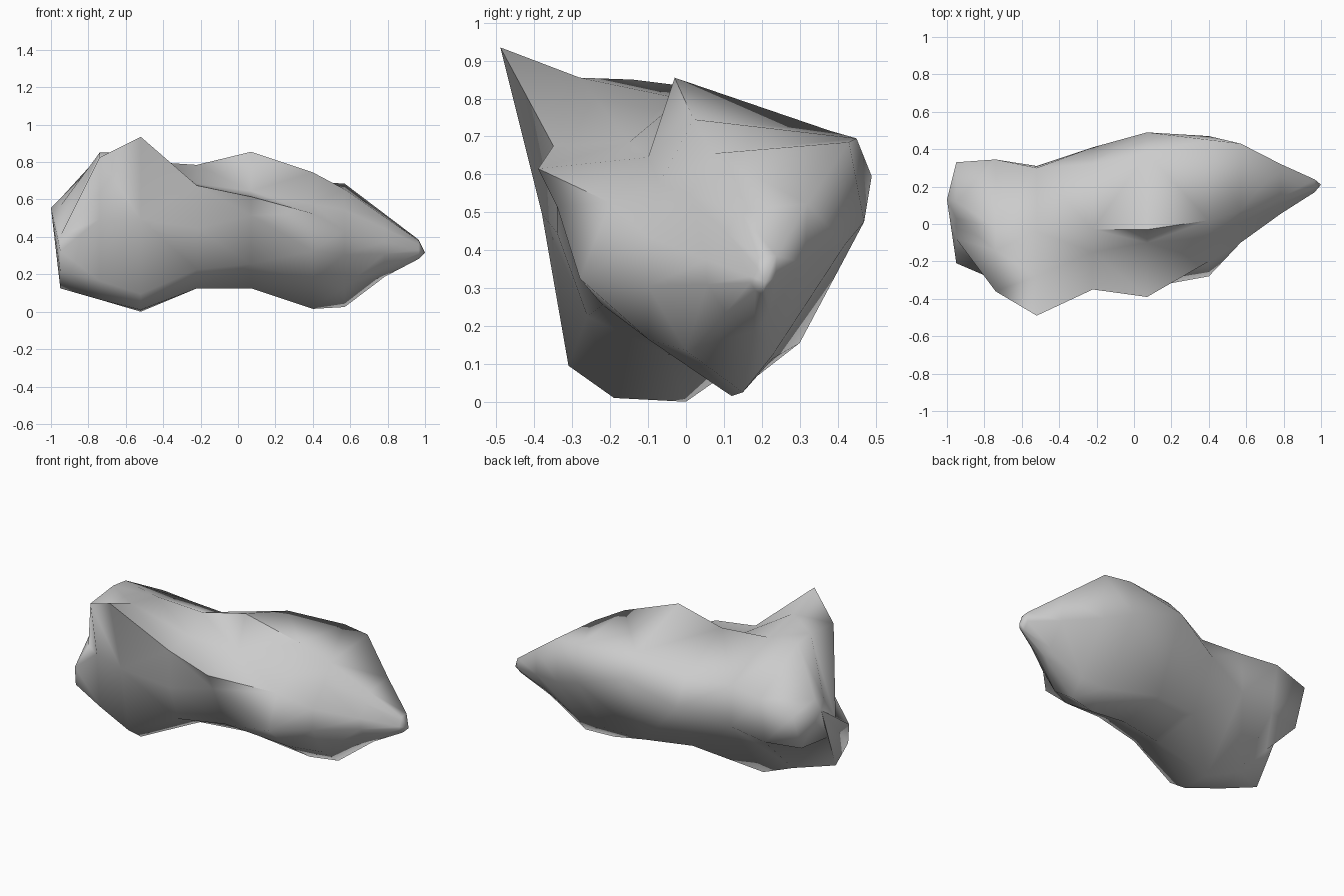
import bpy, bmesh, math
from mathutils import Vector

if "Cube" in bpy.data.objects:
    bpy.data.objects.remove(bpy.data.objects["Cube"])

# Cross-sections of the boulder along x. Each ring (y, z) runs:
# ridge, shelf, front brow, front middle, front low, bottom, back low, back, rear top
sections = [
    (-0.95, [(.12, .61), (.03, .57), (-.08, .41), (-.21, .33), (-.2, .22), (-.08, .13), (.0, .33), (.25, .36), (.33, .58)]),
    (-0.74, [(-.02, .84), (-.14, .855), (-.36, .83), (-.3, .5), (-.27, .17), (-.14, .07), (.03, .1), (.3, .36), (.345, .64)]),
    (-0.52, [(-.04, .81), (-.28, .86), (-.49, .94), (-.38, .5), (-.31, .1), (-.19, .015), (.0, .005), (.31, .4), (.3, .65)]),
    (-0.22, [(-.03, .79), (-.15, .69), (-.35, .68), (-.34, .45), (-.26, .23), (-.05, .13), (.25, .18), (.41, .47), (.32, .62)]),
    (0.07, [(-.03, .86), (-.1, .65), (-.39, .62), (-.34, .52), (-.22, .26), (.0, .13), (.3, .16), (.49, .6), (.38, .72)]),
    (0.40, [(.02, .75), (-.07, .58), (-.2, .53), (-.28, .33), (-.1, .17), (.12, .02), (.23, .12), (.47, .48), (.45, .7)]),
    (0.57, [(.07, .66), (.01, .55), (-.1, .44), (-.1, .31), (0, .14), (.15, .03), (.23, .13), (.42, .42), (.43, .69)]),
]
left_tip = Vector((-1.0, .13, .56))
right_tip = Vector((1.0, .21, .32))

rings = [[Vector((x, y, z)) for y, z in pts] for x, pts in sections]

# Blunt nose: shrink the last ring towards the right tip
for along, shrink in ((.5, .5), (.92, .13)):
    x = .57 + .43 * along
    rings.append([Vector((x,
                          .21 + (v.y - .21) * shrink,
                          .32 + (v.z - .32) * (shrink + .06 * (v.z > .5) - .12 * (v.z < .2) * shrink)))
                  for v in rings[6]])

# Boulder: loft the rings and close each end to its tip
bm = bmesh.new()
rings = [[bm.verts.new(v) for v in ring] for ring in rings]
n = len(rings[0])
for a, b in zip(rings, rings[1:]):
    for i in range(n):
        j = (i + 1) % n
        bm.faces.new((a[i], a[j], b[j], b[i]))
for ring, tip in ((rings[0], left_tip), (rings[-1], right_tip)):
    t = bm.verts.new(tip)
    for i in range(n):
        bm.faces.new((ring[i], ring[(i + 1) % n], t))
bmesh.ops.triangulate(bm, faces=bm.faces[:], quad_method='SHORT_EDGE')
bmesh.ops.recalc_face_normals(bm, faces=bm.faces[:])

# Stand the boulder on the ground
low = min(v.co.z for v in bm.verts)
bmesh.ops.translate(bm, verts=bm.verts[:], vec=(0, 0, -low))

mesh = bpy.data.meshes.new("boulder")
bm.to_mesh(mesh)
bm.free()
rock = bpy.data.objects.new("boulder", mesh)
bpy.context.collection.objects.link(rock)

# Smooth shading over the weathered faces
bpy.context.view_layer.objects.active = rock
rock.select_set(True)
bpy.ops.object.shade_smooth_by_angle(angle=math.radians(85))
